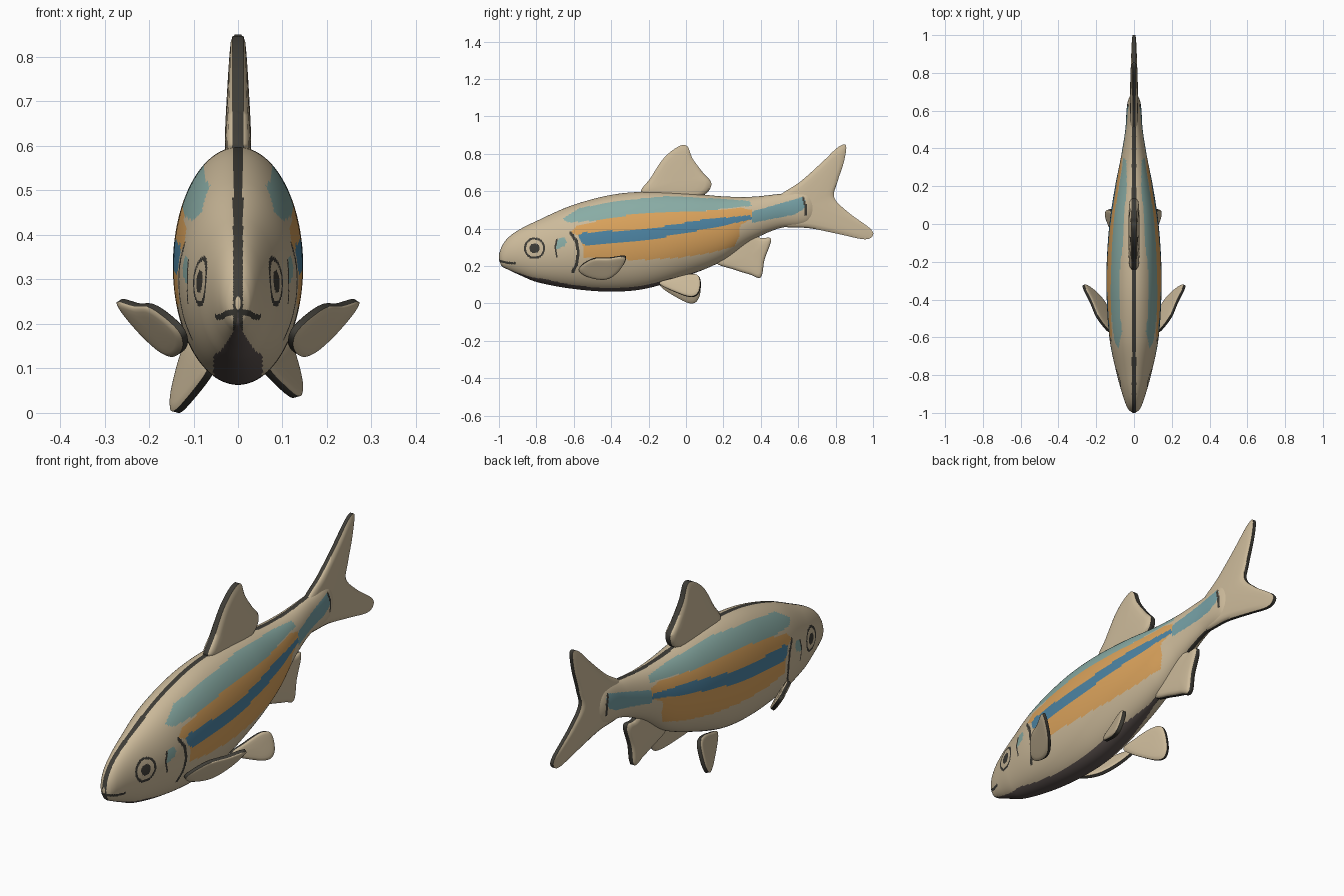
import bpy, bmesh, math
from mathutils import Vector

if "Cube" in bpy.data.objects:
    bpy.data.objects.remove(bpy.data.objects["Cube"])


def material(name, r, g, b):
    lin = [(c / 255 / 12.92 if c < 11 else ((c / 255 + 0.055) / 1.055) ** 2.4) for c in (r, g, b)]
    m = bpy.data.materials.new(name)
    m.diffuse_color = (*lin, 1)
    m.use_nodes = True
    m.node_tree.nodes["Principled BSDF"].inputs["Base Color"].default_value = m.diffuse_color
    return m


MATS = [material("beige skin", 205, 187, 155), material("dark outline", 62, 60, 54),
        material("pale teal", 137, 172, 165), material("orange band", 219, 163, 92),
        material("blue band", 76, 131, 162), material("tail teal", 116, 158, 163),
        material("dark belly", 92, 82, 79)]
BEIGE, DARK, TEAL, ORANGE, BLUE, TAIL, BELLY = range(7)


def finish(bm, name):
    bmesh.ops.recalc_face_normals(bm, faces=bm.faces)
    me = bpy.data.meshes.new(name)
    bm.to_mesh(me)
    bm.free()
    for m in MATS:
        me.materials.append(m)
    ob = bpy.data.objects.new(name, me)
    bpy.context.collection.objects.link(ob)
    bpy.ops.object.select_all(action='DESELECT')
    ob.select_set(True)
    bpy.context.view_layer.objects.active = ob
    bpy.ops.object.shade_smooth_by_angle(angle=math.radians(50))
    return ob


def catmull(p0, p1, p2, p3, t):
    return 0.5 * (2 * p1 + (p2 - p0) * t + (2 * p0 - 5 * p1 + 4 * p2 - p3) * t * t
                  + (3 * p1 - p0 - 3 * p2 + p3) * t ** 3)


def closed_curve(pts, steps=8):
    p = [Vector(q) for q in pts]
    n = len(p)
    return [catmull(p[i - 1], p[i], p[(i + 1) % n], p[(i + 2) % n], k / steps)
            for i in range(n) for k in range(steps)]


# ---- body: (y, top z, bottom z, half width) ----
STATIONS = [(-1, .262, .232, .006), (-.985, .305, .20, .027), (-.95, .352, .18, .045),
            (-.89, .395, .152, .065), (-.8, .44, .115, .09), (-.62, .52, .08, .128),
            (-.41, .578, .063, .144), (-.22, .597, .078, .145), (0, .59, .145, .13),
            (.2, .572, .23, .10), (.35, .57, .335, .07), (.5, .585, .402, .046),
            (.64, .60, .42, .035), (.7, .56, .46, .012)]


def section(y):
    s = STATIONS
    i = max(k for k in range(len(s) - 1) if s[k][0] <= y + 1e-9)
    h = s[i + 1][0] - s[i][0]
    t = (y - s[i][0]) / h

    def slope(k, c):
        a, b = s[max(k - 1, 0)], s[min(k + 1, len(s) - 1)]
        return (b[c] - a[c]) / (b[0] - a[0])
    out = []
    for c in (1, 2, 3):
        a, b = s[i][c], s[i + 1][c]
        out.append(a + (b - a) * t * t * (3 - 2 * t)
                   + h * t * (1 - t) * (slope(i, c) * (1 - t) - slope(i + 1, c) * t))
    return out


# ---- painted regions on the flank, in (y, z) ----
REGIONS = [
    (BLUE, [(-.575, .365), (-.55, .378), (-.19, .40), (.07, .445), (.345, .472), (.355, .45),
            (.02, .38), (-.25, .33), (-.53, .308), (-.56, .325)]),
    (TEAL, [(-.66, .452), (-.57, .51), (-.35, .55), (-.11, .573), (.18, .56), (.34, .548),
            (.35, .522), (.07, .492), (-.25, .482), (-.46, .445), (-.63, .432)]),
    (ORANGE, [(-.615, .38), (-.59, .41), (-.46, .445), (-.25, .482), (.07, .492), (.29, .512),
              (.35, .50), (.35, .45), (.29, .42), (.285, .36), (.26, .305), (.13, .27),
              (-.03, .245), (-.25, .232), (-.45, .235), (-.55, .248), (-.55, .31), (-.57, .36)]),
    (TAIL, [(.35, .49), (.62, .568), (.64, .55), (.63, .505), (.58, .475), (.35, .43)]),
    (TEAL, [(-.695, .34), (-.65, .352), (-.635, .33), (-.65, .305), (-.695, .29)]),
]
LINES = [(.008, [(-.615, .375), (-.585, .33), (-.575, .27), (-.585, .21), (-.605, .17)]),
         (.005, [(-.69, .34), (-.70, .30), (-.69, .25)]),
         (.006, [(-1, .228), (-.95, .216), (-.915, .215)]),
         (.006, [(.625, .565), (.64, .52), (.64, .475)])]


def inside(y, z, poly):
    hit = False
    for (ay, az), (by, bz) in zip(poly, poly[1:] + poly[:1]):
        if (az > z) != (bz > z) and y < ay + (z - az) * (by - ay) / (bz - az):
            hit = not hit
    return hit


def near(y, z, pts, w):
    for (ay, az), (by, bz) in zip(pts, pts[1:]):
        dy, dz = by - ay, bz - az
        t = min(1, max(0, ((y - ay) * dy + (z - az) * dz) / (dy * dy + dz * dz)))
        if math.hypot(y - ay - t * dy, z - az - t * dz) < w:
            return True
    return False


def paint(x, y, z, mid):
    belly = .055 * min(1, max(0, (y + 1) / .25)) * min(1, max(0, (.2 - y) / .3))
    if z < mid and abs(x) < belly:
        return BELLY
    if abs(x) < .011:
        return DARK
    r = math.hypot(y + .81, z - .295)          # eye: pupil and ring
    if r < .026 or .046 < r < .057:
        return DARK
    if any(near(y, z, pts, w) for w, pts in LINES):
        return DARK
    for colour, poly in REGIONS:
        if inside(y, z, poly):
            return colour
    return BEIGE


N = 160
ys = [-1 + .5 * (i / 190) ** 1.25 for i in range(190)] + [-.5 + 1.2 * i / 200 for i in range(201)]
bm = bmesh.new()
rings = []
for y in ys:
    top, bot, w = section(y)
    zc, h = (top + bot) / 2, (top - bot) / 2
    rings.append([bm.verts.new((w * math.sin(a), y, zc + h * math.cos(a)))
                  for a in (2 * math.pi * k / N for k in range(N))])
for i in range(len(rings) - 1):
    top, bot, _ = section(ys[i])
    for k in range(N):
        f = bm.faces.new((rings[i][k], rings[i][(k + 1) % N],
                          rings[i + 1][(k + 1) % N], rings[i + 1][k]))
        c = f.calc_center_median()
        f.material_index = paint(c.x, c.y, c.z, (top + bot) / 2)
bm.faces.new(rings[0])
bm.faces.new(rings[-1])
finish(bm, "body")


# ---- fins: rounded plates from a (y, z) outline lying on a tilted plane, dark rim ----
def fin(name, outline, centre, thick, rim=.009, plane=(0, 0, 0, 0, 0), side=1):
    x0, y0, z0, b, c = plane
    n = Vector((1, -b, -c)).normalized()
    edge, cen = closed_curve(outline), Vector(centre)
    profile = [(.3, .98), (.6, .92), (.8, .8), (.92, .6), (1, 0)]
    bm = bmesh.new()

    def point(q, k, sgn):
        t = rim + max(0, thick(*q) - rim) * k
        p = Vector((x0 + b * (q.x - y0) + c * (q.y - z0), q.x, q.y)) + n * t * sgn
        p.x *= side
        return bm.verts.new(p)
    m = len(edge)
    rims = []
    for sgn in (1, -1):
        mid, prev = point(cen, 1, sgn), None
        for s, k in profile:
            ring = [point(cen + (e - cen) * s, k, sgn) for e in edge]
            for i in range(m):
                j = (i + 1) % m
                bm.faces.new((prev[i], prev[j], ring[j], ring[i]) if prev else (mid, ring[j], ring[i]))
            prev = ring
        rims.append(prev)
    for i in range(m):
        j = (i + 1) % m
        bm.faces.new((rims[0][i], rims[0][j], rims[1][j], rims[1][i])).material_index = DARK
    finish(bm, name)


# forked tail
fin("tail_fin", [(.5, .575), (.61, .65), (.73, .757), (.81, .833), (.855, .845), (.845, .76),
                 (.81, .65), (.793, .565), (.87, .485), (.985, .40), (.997, .36), (.95, .343),
                 (.82, .37), (.66, .402), (.5, .415), (.46, .49)],
    (.67, .53), lambda y, z: .024 - .03 * max(0, y - .62), .008)

# dorsal and anal fins
fin("dorsal_fin", [(-.24, .59), (-.19, .67), (-.12, .775), (-.045, .836), (.005, .842), (.035, .775),
                   (.09, .70), (.135, .645), (.11, .59), (.03, .56), (-.12, .56)],
    (-.03, .66), lambda y, z: .032 - .05 * max(0, z - .58), .012)
fin("anal_fin", [(.16, .22), (.26, .18), (.34, .155), (.40, .14), (.42, .235), (.455, .342),
                 (.40, .35), (.32, .37), (.22, .30)],
    (.34, .25), lambda y, z: .022, .010)

# paired fins
PECTORAL = [(-.57, .19), (-.50, .238), (-.41, .243), (-.325, .25), (-.345, .19), (-.40, .14),
            (-.46, .13), (-.54, .152)]
PELVIC = [(-.14, .105), (-.06, .135), (.02, .155), (.065, .148), (.077, .11), (.068, .06),
          (.035, .036), (-.03, .05)]
for side, label, stretch in ((1, "right", 1), (-1, "left", 1.38)):
    fin(label + "_pectoral_fin", PECTORAL, (-.44, .19), lambda y, z: .014, .007,
        (.13, -.57, .19, .41, .62), side)
    fin(label + "_pelvic_fin", [(y, .125 + (z - .125) * (stretch if z < .125 else 1)) for y, z in PELVIC],
        (.0, .10), lambda y, z: .015, .008, (.06, -.14, .1, .32, -.27), side)
